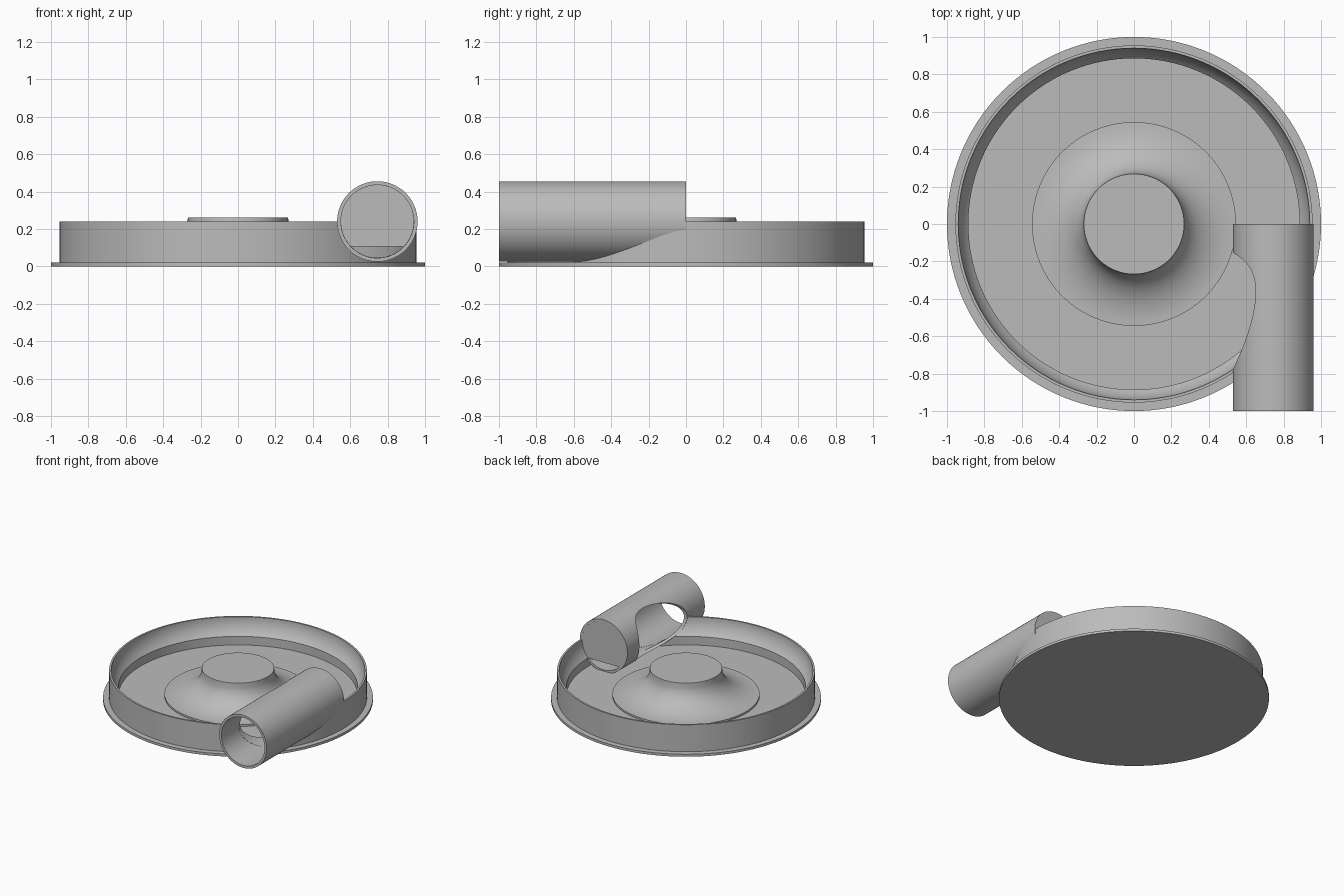
import bpy, bmesh
from math import sin, cos, pi, asin, radians
from mathutils import Matrix, Vector

cube = bpy.data.objects.get("Cube")
if cube:
    bpy.data.objects.remove(cube, do_unlink=True)

# Single cast grey material
grey = bpy.data.materials.new("cast_grey")
grey.use_nodes = True
colour = (0.5, 0.5, 0.5, 1)
grey.diffuse_color = colour
grey.node_tree.nodes["Principled BSDF"].inputs["Base Color"].default_value = colour

MAJOR, MID = 0.745, 0.24        # channel centre radius and height
BORE, OUTER = 0.195, 0.215      # outlet pipe radii
FLOOR, LEDGE = 0.035, 0.105
PIPE = Matrix.Translation((MAJOR, 0, MID)) @ Matrix.Rotation(pi / 2, 4, 'X')


def make_object(name, bm):
    bmesh.ops.recalc_face_normals(bm, faces=bm.faces)
    mesh = bpy.data.meshes.new(name)
    bm.to_mesh(mesh)
    bm.free()
    mesh.materials.append(grey)
    obj = bpy.data.objects.new(name, mesh)
    bpy.context.collection.objects.link(obj)
    return obj


def lathe(name, profile, closed=False, steps=128, matrix=None):
    """Spin a radius/height profile around z."""
    bm = bmesh.new()
    verts = [bm.verts.new((r, 0, z)) for r, z in profile]
    edges = [bm.edges.new(pair) for pair in zip(verts, verts[1:])]
    if closed:
        edges.append(bm.edges.new((verts[-1], verts[0])))
    bmesh.ops.spin(bm, geom=verts + edges, axis=(0, 0, 1), cent=(0, 0, 0),
                   angle=2 * pi, steps=steps)
    bmesh.ops.remove_doubles(bm, verts=bm.verts, dist=1e-5)
    if matrix:
        bm.transform(matrix)
    return make_object(name, bm)


def arc(cx, cz, rx, rz, start, end, count):
    angles = [start + (end - start) * i / count for i in range(count + 1)]
    return [(cx + rx * cos(a), cz + rz * sin(a)) for a in angles]


def activate(obj):
    bpy.ops.object.select_all(action='DESELECT')
    obj.select_set(True)
    bpy.context.view_layer.objects.active = obj


def cut(obj, cutter):
    cutter.hide_render = True
    mod = obj.modifiers.new("cut", 'BOOLEAN')
    mod.operation = 'DIFFERENCE'
    mod.solver = 'EXACT'
    mod.object = cutter
    activate(obj)
    bpy.ops.object.modifier_apply(modifier=mod.name)
    bpy.data.objects.remove(cutter, do_unlink=True)


# Housing: flange, rim wall with rounded channel, floor and flared hub
ledge_angle = asin((LEDGE - MID) / BORE)
profile = [(0, 0), (1, 0), (1, 0.02), (0.955, 0.02), (0.955, MID)]
profile += arc(MAJOR, MID, BORE, BORE, 0, ledge_angle, 10)
profile += [(profile[-1][0], FLOOR), (0.545, FLOOR)]
profile += arc(0.545, MID, 0.275, 0.19, -pi / 2, -pi, 16)
profile += [(0.268, 0.26), (0, 0.26)]
housing = lathe("housing", profile)
bore = lathe("bore_cutter", [(0, 0.02), (BORE - 0.001, 0.02),
                             (BORE - 0.001, 1.1), (0, 1.1)], steps=96, matrix=PIPE)
cut(housing, bore)

# Outlet pipe, opened where the ring channel sweeps through it
pipe = lathe("outlet_pipe", [(BORE, 0), (OUTER, 0), (OUTER, 1), (BORE, 1)],
             closed=True, steps=96, matrix=PIPE)
ring = arc(MAJOR, MID, BORE - 0.002, BORE - 0.002, 0, 2 * pi, 64)[:-1]
cut(pipe, lathe("channel_cutter", ring, closed=True))

# Thin baffle closing the inner pipe end above the ledge
bm = bmesh.new()
outline = arc(MAJOR, MID, BORE, BORE, ledge_angle, pi - ledge_angle, 48)
face = bm.faces.new([bm.verts.new((x, 0, z)) for x, z in outline])
extruded = bmesh.ops.extrude_face_region(bm, geom=[face])
bmesh.ops.translate(bm, vec=Vector((0, -0.004, 0)),
                    verts=[v for v in extruded["geom"] if isinstance(v, bmesh.types.BMVert)])
baffle = make_object("pipe_baffle", bm)

for obj in (housing, pipe, baffle):
    activate(obj)
    bpy.ops.object.shade_smooth_by_angle(angle=radians(30))
